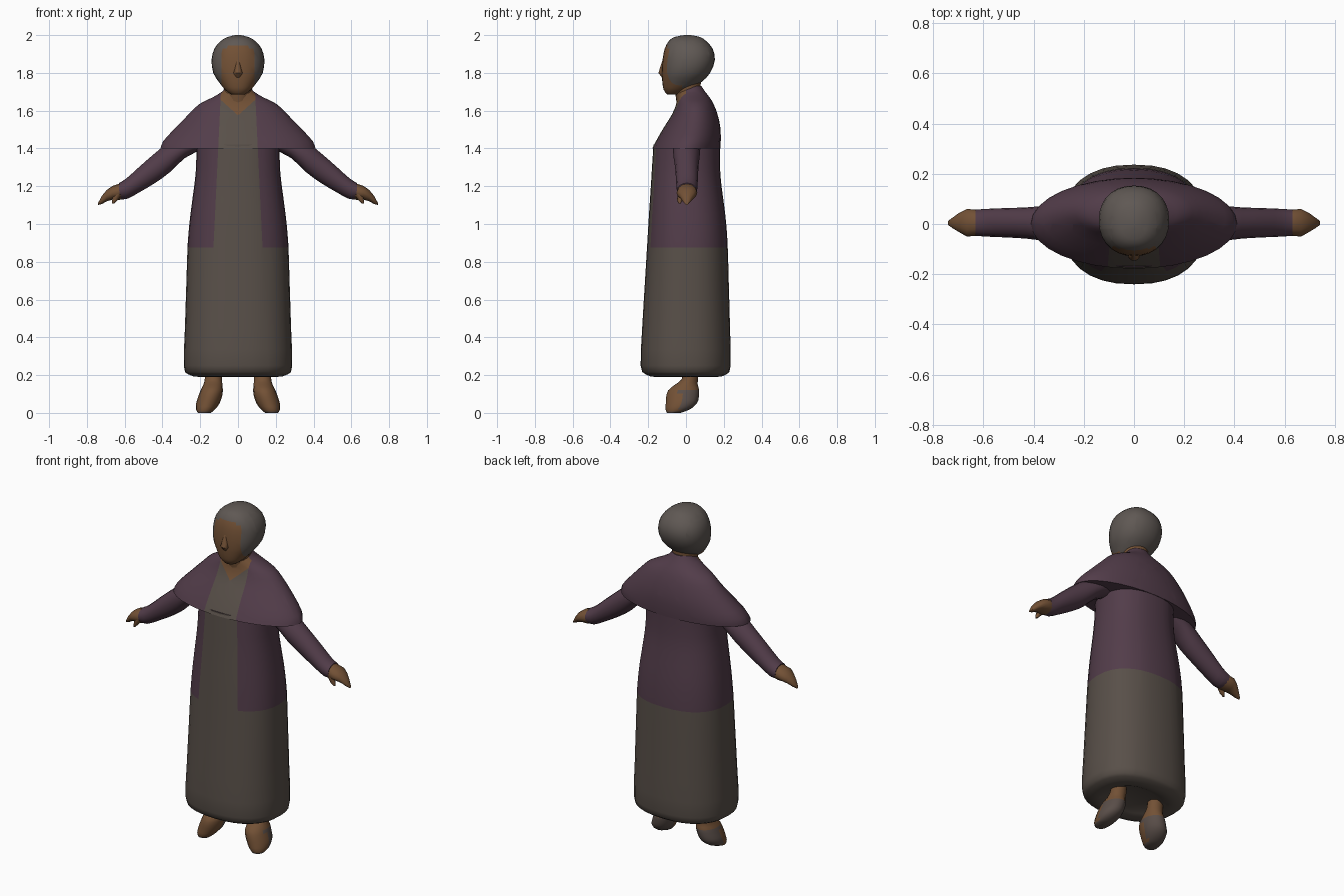
import bpy, bmesh, math
from mathutils import Vector


def material(name, rgb):
    m = bpy.data.materials.new(name)
    m.diffuse_color = (*rgb, 1)
    return m


SKIN = material("skin brown", (0.17, 0.082, 0.036))
PLUM = material("plum cloth", (0.085, 0.046, 0.068))
DRESS = material("grey brown cloth", (0.098, 0.079, 0.066))
HAIR = material("grey hair", (0.115, 0.098, 0.088))
SHOE = material("shoe grey", (0.10, 0.075, 0.065))


def smooth_rings(rings, sub):
    """Catmull-Rom interpolation between rows of numbers."""
    out = []
    last = len(rings) - 1
    for i in range(last):
        p0, p1 = rings[max(i - 1, 0)], rings[i]
        p2, p3 = rings[i + 1], rings[min(i + 2, last)]
        for k in range(sub):
            t = k / sub
            out.append([0.5 * (2 * b + (c - a) * t + (2 * a - 5 * b + 4 * c - d) * t * t
                               + (3 * b - a - 3 * c + d) * t ** 3)
                        for a, b, c, d in zip(p0, p1, p2, p3)])
    out.append(list(rings[-1]))
    return out


def loft(name, rings, mats, n=32, power=2.0, axis="z", sub=1, cuts=(), rule=None, angle=50):
    """Rings are (position, centre, half width, low y, high y) along z or x."""
    bm = bmesh.new()
    loops = []
    for pos, c, r, lo, hi in smooth_rings(rings, sub):
        row = []
        for i in range(n):
            a = 2 * math.pi * i / n
            ca, sa = math.cos(a), math.sin(a)
            u = c + r * math.copysign(abs(ca) ** (2 / power), ca)
            y = (lo + hi) / 2 + (hi - lo) / 2 * math.copysign(abs(sa) ** (2 / power), sa)
            row.append(bm.verts.new((u, y, pos) if axis == "z" else (pos, y, u)))
        loops.append(row)
    for a, b in zip(loops, loops[1:]):
        for i in range(n):
            j = (i + 1) % n
            bm.faces.new((a[i], a[j], b[j], b[i]))
    bm.faces.new(loops[0][::-1])
    bm.faces.new(loops[-1])
    # Clean colour borders
    for point, normal in cuts:
        bmesh.ops.bisect_plane(bm, geom=bm.verts[:] + bm.edges[:] + bm.faces[:],
                               plane_co=point, plane_no=normal)
    bmesh.ops.recalc_face_normals(bm, faces=bm.faces[:])
    if rule:
        for f in bm.faces:
            f.material_index = rule(f.calc_center_median())
    me = bpy.data.meshes.new(name)
    bm.to_mesh(me)
    bm.free()
    for m in mats:
        me.materials.append(m)
    ob = bpy.data.objects.new(name, me)
    bpy.context.collection.objects.link(ob)
    bpy.ops.object.select_all(action="DESELECT")
    ob.select_set(True)
    bpy.context.view_layer.objects.active = ob
    bpy.ops.object.shade_smooth_by_angle(angle=math.radians(angle))
    return ob


def mirror(ob, name):
    """Copy a part to the other side."""
    me = ob.data.copy()
    for v in me.vertices:
        v.co.x = -v.co.x
    me.flip_normals()
    twin = bpy.data.objects.new(name, me)
    bpy.context.collection.objects.link(twin)


# Open jacket front and V neckline
HEM = 0.875


def strip(z):
    return 0.13 - (z - HEM) * 0.048


def cloth_rule(c):
    if c.z < HEM:
        return 1
    if c.y < 0 and abs(c.x) < strip(c.z):
        return 2 if c.z > 1.575 + abs(c.x) * 0.9 else 1
    return 0


STRIP_CUTS = [((s * 0.13, 0, HEM), (s, 0, 0.048)) for s in (1, -1)]
NECK_CUTS = [((0, 0, 1.575), (-s * 0.9, 0, 1)) for s in (1, -1)]
CLOTH = [PLUM, DRESS, SKIN]

# Long dress with the lower jacket
loft("dress_and_jacket", [
    (0.215, 0, 0.13, -0.10, 0.10), (0.19, 0, 0.20, -0.16, 0.16),
    (0.205, 0, 0.265, -0.215, 0.215), (0.25, 0, 0.287, -0.24, 0.236),
    (0.45, 0, 0.281, -0.232, 0.233), (0.70, 0, 0.273, -0.217, 0.226),
    (0.90, 0, 0.266, -0.205, 0.22), (1.05, 0, 0.252, -0.196, 0.208),
    (1.20, 0, 0.232, -0.186, 0.188), (1.30, 0, 0.222, -0.18, 0.18),
    (1.42, 0, 0.22, -0.172, 0.18)], CLOTH, power=2.35, sub=2,
    cuts=STRIP_CUTS + [((0, 0, HEM), (0, 0, 1))], rule=cloth_rule)

# Draped shoulders
loft("shoulder_drape", [
    (1.40, 0, 0.41, -0.178, 0.182), (1.44, 0, 0.395, -0.158, 0.184),
    (1.51, 0, 0.33, -0.118, 0.182), (1.58, 0, 0.262, -0.074, 0.167),
    (1.635, 0, 0.205, -0.052, 0.146), (1.67, 0, 0.135, -0.048, 0.125),
    (1.70, 0, 0.085, -0.045, 0.102), (1.73, 0, 0.062, -0.03, 0.082)],
    CLOTH, sub=2, cuts=STRIP_CUTS + NECK_CUTS + [((0, 0, 0), (0, 1, 0))], rule=cloth_rule)

# Neck
loft("neck", [
    (1.60, 0, 0.075, -0.045, 0.08), (1.68, 0, 0.07, -0.055, 0.075),
    (1.78, 0, 0.075, -0.07, 0.08)], [SKIN], n=20)


# Head with face inset in the hair cap
def face_rule(c):
    in_face = c.y < -0.02 and abs(c.x) < 0.088 and c.z < 1.945 - max(0, abs(c.x) - 0.055)
    return 1 if in_face or c.z < 1.72 else 0


loft("head", [
    (1.685, 0, 0.035, -0.10, -0.03), (1.71, 0, 0.068, -0.118, 0.015),
    (1.75, 0, 0.10, -0.125, 0.08), (1.80, 0, 0.131, -0.128, 0.128),
    (1.87, 0, 0.14, -0.124, 0.153), (1.93, 0, 0.124, -0.112, 0.14),
    (1.97, 0, 0.09, -0.09, 0.105), (1.99, 0, 0.055, -0.06, 0.075),
    (2.00, 0, 0.015, -0.01, 0.025)], [HAIR, SKIN], n=28, power=2.2, sub=2,
    cuts=[((0.088, 0, 0), (1, 0, 0)), ((-0.088, 0, 0), (1, 0, 0)),
          ((0, 0, 1.945), (0, 0, 1)), ((0, -0.02, 0), (0, 1, 0)), ((0, 0, 1.72), (0, 0, 1))],
    rule=face_rule)

# Nose
loft("nose", [
    (1.775, 0, 0.014, -0.128, -0.10), (1.80, 0, 0.025, -0.147, -0.10),
    (1.825, 0, 0.018, -0.139, -0.10), (1.87, 0, 0.008, -0.124, -0.10)], [SKIN], n=10)

# Sleeves
sleeve = loft("left_sleeve", [
    (0.18, 1.44, 0.04, -0.06, 0.07), (0.28, 1.405, 0.055, -0.068, 0.076),
    (0.36, 1.355, 0.08, -0.066, 0.072), (0.43, 1.303, 0.08, -0.058, 0.066),
    (0.52, 1.237, 0.068, -0.053, 0.063), (0.59, 1.187, 0.055, -0.05, 0.06),
    (0.63, 1.175, 0.042, -0.047, 0.057)], [PLUM], n=16, axis="x", sub=2)
mirror(sleeve, "right_sleeve")

# Hands
hand = loft("left_hand", [
    (0.59, 1.18, 0.04, -0.04, 0.05), (0.63, 1.17, 0.043, -0.047, 0.057),
    (0.665, 1.165, 0.036, -0.05, 0.06), (0.695, 1.15, 0.03, -0.033, 0.045),
    (0.72, 1.128, 0.022, -0.018, 0.027), (0.74, 1.107, 0.006, -0.004, 0.012)],
    [SKIN], n=12, axis="x")
mirror(hand, "right_hand")

# Thumbs
thumb = loft("left_thumb", [
    (1.108, 0.662, 0.006, -0.040, -0.028), (1.125, 0.652, 0.014, -0.047, -0.02),
    (1.16, 0.635, 0.025, -0.045, -0.005)], [SKIN], n=8)
mirror(thumb, "right_thumb")

# Legs and feet, with grey around the heel
foot = loft("left_foot", [
    (0.0, 0.178, 0.034, -0.10, -0.03), (0.018, 0.172, 0.050, -0.108, 0.02),
    (0.05, 0.160, 0.062, -0.107, 0.058), (0.085, 0.148, 0.063, -0.105, 0.068),
    (0.12, 0.139, 0.059, -0.094, 0.07), (0.15, 0.133, 0.050, -0.058, 0.062),
    (0.18, 0.130, 0.046, -0.022, 0.064), (0.24, 0.130, 0.045, -0.015, 0.07)],
    [SKIN, SHOE], n=16, sub=2,
    rule=lambda c: 1 if (c.y > -0.03 and c.z < 0.12) or c.z < 0.012 else 0)
mirror(foot, "right_foot")
